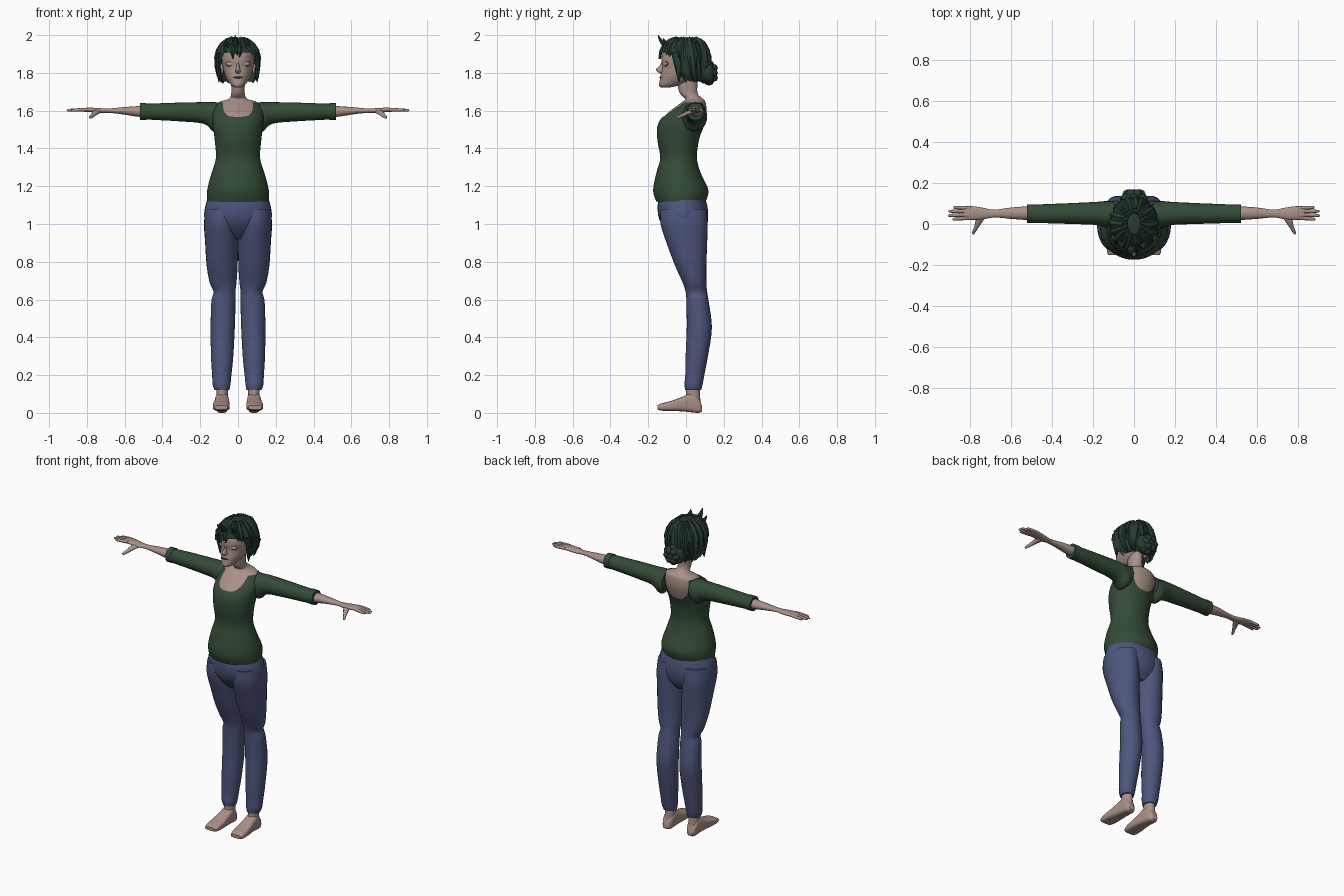
import bpy, bmesh, random
from math import sin, cos, pi, radians, copysign
from mathutils import Vector, Matrix

cube = bpy.data.objects.get("Cube")
if cube:
    bpy.data.objects.remove(cube, do_unlink=True)
random.seed(4)


def material(name, r, g, b):
    m = bpy.data.materials.new(name)
    m.use_nodes = True
    m.diffuse_color = (r, g, b, 1)
    shader = next(n for n in m.node_tree.nodes if n.type == "BSDF_PRINCIPLED")
    shader.inputs["Base Color"].default_value = (r, g, b, 1)
    shader.inputs["Roughness"].default_value = 0.8
    return m


SKIN = material("skin", .40, .28, .245)
EYE = material("eye", .45, .33, .3)
LIP = material("dark lip", .13, .07, .06)
SHIRT = material("green shirt", .034, .07, .038)
PANTS = material("blue trousers", .075, .092, .2)
HAIR = material("dark green hair", .02, .045, .032)


def finish(name, bm, mat, mirror=False, angle=50):
    bmesh.ops.recalc_face_normals(bm, faces=bm.faces)
    mesh = bpy.data.meshes.new(name)
    bm.to_mesh(mesh)
    bm.free()
    mesh.materials.append(mat)
    mesh.shade_smooth()
    mesh.set_sharp_from_angle(angle=radians(angle))
    obj = bpy.data.objects.new(name, mesh)
    bpy.context.collection.objects.link(obj)
    if mirror:
        obj.modifiers.new("Mirror", "MIRROR")
    return obj


def full(rows):
    # rows are (position, u min, u max, v min, v max); a short row is symmetric in u
    return [r if len(r) == 5 else (r[0], -r[1], r[1], r[2], r[3]) for r in rows]


def sample(rows, t):
    last = len(rows) - 1
    f = t * last
    i = min(int(f), last - 1)
    f -= i
    near = [rows[max(0, min(last, i + k))] for k in (-1, 0, 1, 2)]
    return [b + f / 2 * (c - a + f * (2 * a - 5 * b + 4 * c - d + f * (3 * (b - c) + d - a)))
            for a, b, c, d in zip(*near)]


def surface(rows, t, ang, axis="z", power=1):
    pos, u0, u1, v0, v1 = sample(rows, t)
    c, s = (copysign(abs(k) ** power, k) for k in (cos(ang), sin(ang)))
    u, v = (u0 + u1 + (u1 - u0) * c) / 2, (v0 + v1 + (v1 - v0) * s) / 2
    return Vector({"z": (u, v, pos), "x": (pos, u, v), "y": (u, pos, v)}[axis])


def loft(name, rows, mat, axis="z", mirror=False, sides=24, steps=4, power=1,
         end=lambda a: 1, cap_end=True, angle=50):
    rows = full(rows)
    bm = bmesh.new()
    count = steps * (len(rows) - 1)
    angles = [2 * pi * k / sides for k in range(sides)]
    rings = [[bm.verts.new(surface(rows, j / count * end(a), a, axis, power)) for a in angles]
             for j in range(count + 1)]
    for low, high in zip(rings, rings[1:]):
        for k in range(sides):
            n = (k + 1) % sides
            bm.faces.new((low[k], low[n], high[n], high[k]))
    bm.faces.new(rings[0])
    if cap_end:
        bm.faces.new(rings[-1])
    return finish(name, bm, mat, mirror, angle)


def ball(name, centre, radii, mat, mirror=False, turn=0, detail=16):
    bm = bmesh.new()
    place = Matrix.Translation(centre) @ Matrix.Rotation(turn, 4, "Z") @ Matrix.Diagonal((*radii, 1))
    bmesh.ops.create_uvsphere(bm, u_segments=detail, v_segments=detail // 2, radius=1, matrix=place)
    return finish(name, bm, mat, mirror)


# Shirt body with a scooped neckline, deeper at the back
torso = [(1.12, .163, -.158, .105), (1.18, .163, -.174, .118), (1.27, .14, -.157, .078),
         (1.35, .117, -.137, .058), (1.45, .124, -.152, .07), (1.53, .134, -.148, .1),
         (1.59, .135, -.1, .114), (1.643, .11, -.03, .11)]


def neckline(a):
    depth = .2 if sin(a) < 0 else .33
    return 1 - depth * (1 - min(1, abs(cos(a)) / .72) ** 4)


loft("shirt_body", torso, SHIRT, sides=64, end=neckline, cap_end=False)
inset = .006
chest = [(z, r - inset, f + inset, b - inset) for z, r, f, b in torso[3:]]
loft("chest_and_neck", chest + [(1.662, .05, -.005, .09), (1.69, .036, -.032, .062),
                                (1.74, .036, -.045, .06), (1.8, .036, -.045, .06)], SKIN, sides=32)

# Sleeves with a turned cuff
loft("sleeves", [(.092, .0, .108, 1.52, 1.643), (.13, -.02, .112, 1.49, 1.645),
                 (.18, -.005, .108, 1.53, 1.645), (.3, 0, .102, 1.543, 1.643),
                 (.5, .006, .094, 1.554, 1.636)], SHIRT, "x", True)
loft("cuffs", [(.485, .004, .096, 1.551, 1.641), (.52, .006, .095, 1.55, 1.641)],
     SHIRT, "x", True)

# Arms and hands
loft("forearms", [(.45, .015, .085, 1.565, 1.63), (.53, .02, .085, 1.568, 1.624),
                  (.6, .025, .08, 1.579, 1.619), (.68, .032, .07, 1.588, 1.612),
                  (.73, .024, .078, 1.587, 1.613), (.78, .02, .086, 1.592, 1.616),
                  (.82, .023, .086, 1.595, 1.614), (.835, .03, .08, 1.6, 1.61)], SKIN, "x", True)
for finger, base, tip, length in (("index", .03, .023, .885), ("middle", .046, .041, .907),
                                  ("ring", .062, .062, .905), ("little", .077, .081, .88)):
    rows = []
    for t, r in ((0, .009), (.5, .009), (.9, .007), (1, .002)):
        y, z = base + (tip - base) * t, 1.606 - .004 * t
        rows.append((.8 + (length - .8) * t, y - r, y + r, z - r, z + r))
    loft(finger + "_fingers", rows, SKIN, "x", True, sides=10, steps=3)
loft("thumbs", [(.045, .715, .765, 1.587, 1.608), (.015, .735, .772, 1.578, 1.602),
                (-.015, .756, .779, 1.566, 1.587), (-.04, .772, .789, 1.558, 1.574),
                (-.05, .78, .786, 1.56, 1.566)], SKIN, "y", True, sides=12)

# Trousers
loft("trouser_seat", [(1.17, .145, -.135, .09), (1.1, .172, -.15, .112), (1.03, .178, -.143, .117),
                      (.97, .15, -.11, .105), (.92, .09, -.06, .07)], PANTS, sides=32)
loft("trouser_legs", [(1.08, .004, .172, -.135, .108), (1, .0, .18, -.135, .115),
                      (.9, 0, .174, -.103, .112), (.78, .002, .166, -.058, .108),
                      (.69, .008, .15, -.018, .108), (.64, .014, .13, -.002, .112),
                      (.59, .013, .141, .002, .12), (.45, .017, .145, .004, .137),
                      (.3, .025, .143, -.002, .116), (.2, .035, .137, -.004, .097),
                      (.15, .04, .134, -.008, .088), (.12, .046, .124, -.004, .08)],
     PANTS, mirror=True, sides=28)

# Ankles and bare feet
loft("ankles", [(.2, .055, .115, .005, .073), (.1, .054, .114, 0, .074), (.03, .054, .116, 0, .08)],
     SKIN, mirror=True)
loft("feet", [(.085, .07, .105, .008, .035), (.068, .056, .115, 0, .075), (.03, .05, .12, .003, .105),
              (-.02, .046, .125, .008, .085), (-.08, .044, .132, .01, .063),
              (-.13, .048, .132, .012, .05), (-.152, .055, .126, .018, .04)],
     SKIN, "y", True, power=.6)

# Head and face
loft("head", [(1.722, .014, -.132, -.09), (1.735, .036, -.143, -.03), (1.76, .055, -.139, .03),
              (1.79, .07, -.134, .065), (1.83, .08, -.126, .09), (1.87, .086, -.13, .1),
              (1.91, .08, -.12, .1), (1.95, .05, -.08, .07)], SKIN, sides=32)
loft("nose", [(1.798, .008, -.14, -.11), (1.808, .015, -.152, -.11), (1.82, .011, -.159, -.11),
              (1.84, .007, -.138, -.11), (1.865, .006, -.128, -.11)], SKIN, sides=12)
ball("lips", (0, -.134, 1.776), (.027, .007, .005), LIP)
ball("eyelids", (.043, -.107, 1.848), (.025, .007, .014), LIP, True, .4)
ball("eyes", (.043, -.109, 1.848), (.021, .0075, .011), EYE, True, .4)
ball("ears", (.084, 0, 1.825), (.01, .02, .03), SKIN, True)

# Hair cap, short over the face and long at the nape
cap = full([(1.982, .025, -.04, .045), (1.965, .065, -.09, .085), (1.93, .096, -.122, .11),
            (1.89, .11, -.133, .124), (1.84, .11, -.128, .124), (1.79, .1, -.1, .112),
            (1.755, .078, -.05, .093)])


def hairline(a):
    return .43 + .57 * min(1, max(0, (sin(a) + .6) / .5))


loft("hair_cap", cap, HAIR, sides=48, end=hairline, cap_end=False)


def lock(bm, ang, start, stop, width, swirl, lift):
    # A ridged blade lying on the cap and tapering to a point
    middle, steps, rings = Vector((0, 0, 1.86)), 6, []
    for j in range(steps + 1):
        f = j / steps
        t, a = start + (stop - start) * f, ang + swirl * f
        w = width * (1 - f ** 2) + .008
        ring = []
        for side, out in ((-1, .0), (0, lift), (1, .0)):
            p = surface(cap, min(t, 1), a + side * w)
            ring.append(bm.verts.new(p + (p - middle).normalized() * (out + .003)))
        rings.append(ring)
    for low, high in zip(rings, rings[1:]):
        for k in range(3):
            n = (k + 1) % 3
            bm.faces.new((low[k], low[n], high[n], high[k]))
    bm.faces.new(rings[0])
    bm.faces.new(rings[-1])


bm = bmesh.new()
for layer, count in ((0, 22), (.15, 18)):
    for i in range(count):
        a = 2 * pi * (i + random.uniform(-.3, .3)) / count
        stop = hairline(a) - layer + random.uniform(.04, .14)
        lock(bm, a, .04 + layer / 2, stop, random.uniform(.16, .26),
             random.uniform(-.35, .35), random.uniform(.007, .013))
finish("hair_locks", bm, HAIR, angle=30)

loft("temple_strands", [(1.91, .085, .112, -.08, -.02), (1.85, .092, .119, -.065, -.015),
                        (1.79, .09, .112, -.05, -.025), (1.75, .1, .103, -.04, -.036)],
     HAIR, mirror=True, sides=8, angle=30)

# Upright tufts above the forehead
for name, x, y, top in (("middle_tuft", -.015, -.146, 2), ("left_tuft", .05, -.12, 1.985),
                        ("right_tuft", -.065, -.115, 1.975)):
    rows = []
    for f, r in ((0, .03), (.4, .02), (.8, .008), (1, .001)):
        cx, cy = x * (.8 + .2 * f), y + .065 * (1 - f) ** 1.5
        rows.append((1.92 + (top - 1.92) * f, cx - r, cx + r, cy - r, cy + r))
    loft(name, rows, HAIR, sides=6, angle=30)

# Bun made of a core and overlapping curls
bun = Vector((0, .112, 1.8))
ball("bun_core", bun, (.07, .053, .06), HAIR)
for i in range(12):
    a = 2 * pi * i / 12
    reach = .045 if i % 2 else .03
    offset = Vector((cos(a) * reach, .01 if i % 2 else .032, sin(a) * reach))
    ball("bun_curl", bun + offset, (.027, .025, .022), HAIR, turn=a, detail=8)
